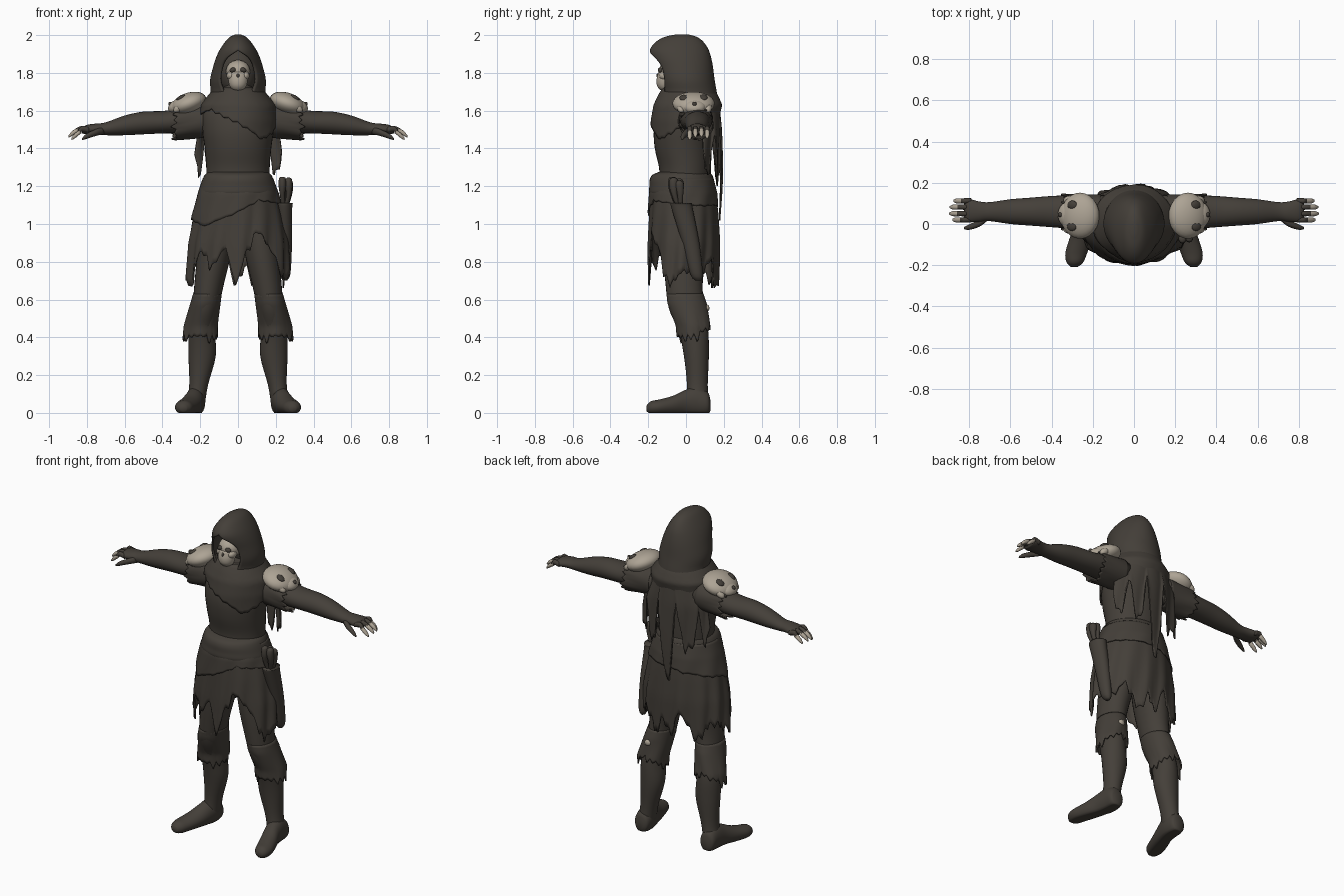
import bpy, bmesh, math, random
from mathutils import Vector, Matrix, Euler

random.seed(4)


def material(name, rgb):
    m = bpy.data.materials.new(name)
    m.diffuse_color = (*rgb, 1)
    return m


DARK = material("dark cloth", (0.058, 0.050, 0.041))
BONE = material("pale bone", (0.42, 0.37, 0.30))


def finish(name, bm, mat, mirror=False, thick=0):
    bmesh.ops.recalc_face_normals(bm, faces=bm.faces)
    me = bpy.data.meshes.new(name)
    bm.to_mesh(me)
    bm.free()
    me.materials.append(mat)
    me.polygons.foreach_set("use_smooth", [True] * len(me.polygons))
    ob = bpy.data.objects.new(name, me)
    bpy.context.collection.objects.link(ob)
    if thick:
        s = ob.modifiers.new("thickness", 'SOLIDIFY')
        s.thickness, s.offset = thick, 0
    if mirror:
        ob.modifiers.new("mirror", 'MIRROR')
    return ob


def skin(bm, rows, closed):
    n = len(rows[0])
    for r0, r1 in zip(rows, rows[1:]):
        for i in range(n if closed else n - 1):
            j = (i + 1) % n
            bm.faces.new((r0[i], r0[j], r1[j], r1[i]))


def spline(pts, steps=4):
    """Smooth curve through tuples of any length."""
    p = [Vector(q) for q in pts]
    p = [p[0] * 2 - p[1]] + p + [p[-1] * 2 - p[-2]]
    out = []
    for a, b, c, d in zip(p, p[1:], p[2:], p[3:]):
        for k in range(steps):
            t = k / steps
            out.append(0.5 * (2 * b + (c - a) * t + (2 * a - 5 * b + 4 * c - d) * t * t
                              + (3 * b - a - 3 * c + d) * t ** 3))
    return out + [p[-2]]


def loft(name, rings, axis='Z', mat=DARK, mirror=False, n=28):
    """Solid through elliptical rings (x, y, z, half width, half depth)."""
    u, v = {'Z': ((1, 0, 0), (0, 1, 0)), 'X': ((0, 1, 0), (0, 0, 1)), 'Y': ((1, 0, 0), (0, 0, 1))}[axis]
    u, v = Vector(u), Vector(v)
    bm = bmesh.new()
    rows = []
    for x, y, z, a, b in spline(rings):
        row = []
        for i in range(n):
            t = math.tau * i / n
            co = Vector((x, y, z)) + u * max(a, .001) * math.cos(t) + v * max(b, .001) * math.sin(t)
            co.z = max(co.z, 0)
            row.append(bm.verts.new(co))
        rows.append(row)
    skin(bm, rows, True)
    bm.faces.new(rows[0])
    bm.faces.new(rows[-1])
    return finish(name, bm, mat, mirror)


def lookup(table, key):
    """Linear interpolation in a table sorted by rising first column."""
    key = min(max(key, table[0][0]), table[-1][0])
    for a, b in zip(table, table[1:]):
        if key <= b[0]:
            t = (key - a[0]) / (b[0] - a[0])
            return [p + (q - p) * t for p, q in zip(a[1:], b[1:])]


def cloth(name, profile, hem, jag=.05, folds=11, fold=.02, mirror=False, sideways=False, period=6):
    """Ragged hanging cloth. profile: (z, cx, cy, rx, ry) rising; hem: (degrees, z)."""
    top = profile[-1][0]
    a0, a1 = hem[0][0], hem[-1][0]
    cols, rows_n = int((a1 - a0) / 2.5), 14
    bm = bmesh.new()
    rows = [[] for _ in range(rows_n + 1)]
    tooth = 0
    closed = a1 - a0 == 360
    for i in range(cols + (0 if closed else 1)):
        deg = a0 + (a1 - a0) * i / cols
        if i % period == 0:
            tooth = random.uniform(.1, 1) * jag
        low = lookup(hem, deg)[0] - tooth * (1 - abs(2 * (i % period) / period - 1))
        t = math.radians(deg)
        for r in range(rows_n + 1):
            f = r / rows_n
            z = top + (low - top) * f
            cx, cy, rx, ry = lookup(profile, z)
            k = 1 + fold * f * math.sin(folds * t + 3 * f)
            co = (cx + rx * k * math.cos(t), cy + ry * k * math.sin(t), z)
            rows[r].append(bm.verts.new((-co[2], co[1], co[0]) if sideways else co))
    skin(bm, rows, closed)
    return finish(name, bm, DARK, mirror, .008)


def blob(name, loc, size, mat, mirror=False, rot=(0, 0, 0)):
    bm = bmesh.new()
    m = Matrix.LocRotScale(Vector(loc), Euler([math.radians(a) for a in rot]), Vector(size))
    bmesh.ops.create_uvsphere(bm, u_segments=24, v_segments=14, radius=1, matrix=m)
    return finish(name, bm, mat, mirror)


# Body, arms and legs
loft("torso", [(0, 0, .93, .12, .11), (0, 0, 1.1, .175, .13), (0, -.005, 1.22, .168, .135),
               (0, -.005, 1.3, .168, .138), (0, -.015, 1.4, .176, .15), (0, -.015, 1.5, .188, .155),
               (0, 0, 1.6, .185, .145), (0, .01, 1.67, .12, .11), (0, 0, 1.75, .06, .07)], n=40)
loft("arm", [(.14, .05, 1.555, .09, .08), (.25, .055, 1.555, .085, .075), (.38, .06, 1.54, .077, .06),
             (.5, .06, 1.535, .068, .06), (.6, .06, 1.522, .060, .052), (.7, .06, 1.504, .046, .034),
             (.75, .06, 1.503, .049, .029), (.8, .065, 1.500, .056, .025), (.825, .065, 1.495, .048, .016)],
     'X', mirror=True)
loft("leg", [(.1, 0, 1.05, .09, .12), (.125, -.005, .85, .09, .115), (.153, -.01, .68, .078, .098),
             (.172, .005, .55, .07, .095), (.19, .04, .43, .07, .078), (.19, .055, .3, .072, .066),
             (.208, .06, .15, .050, .055), (.225, .06, .05, .05, .06)], mirror=True)
loft("boot", [(.222, .13, .04, .02, .025), (.225, .115, .05, .045, .06), (.225, .06, .06, .052, .08),
              (.235, 0, .055, .052, .068), (.258, -.07, .04, .055, .05), (.28, -.14, .031, .053, .04),
              (.287, -.185, .028, .041, .034), (.29, -.208, .024, .018, .016)], 'Y', mirror=True)

# Fingers with bone claws
for k, (y, reach, drop) in enumerate([(.112, .85, .028), (.082, .868, .02), (.05, .87, .022), (.02, .855, .035)]):
    loft(f"finger_{k}", [(.79, y, 1.498, .013, .015), (.825, y, 1.505, .013, .015),
                         (reach - .01, y, 1.505 - drop * .5, .011, .013)], 'X', mirror=True, n=10)
    loft(f"claw_{k}", [(reach - .022, y, 1.506 - drop * .4, .0125, .0145),
                       (reach + .01, y, 1.500 - drop, .012, .013),
                       (reach + .027, y, 1.485 - drop, .005, .006)], 'X', BONE, True, 10)
loft("thumb", [(.71, .035, 1.495, .018, .02), (.75, .005, 1.485, .018, .018), (.80, -.015, 1.465, .013, .014),
               (.825, -.02, 1.45, .005, .006)], 'X', mirror=True, n=12)

# Hood: open arcs whose gap at the front forms the face opening (z, rx, front, back, gap)
bm = bmesh.new()
rows = []
for z, rx, yf, yb, gap in spline([(1.62, .165, -.15, .165, .06), (1.69, .140, -.13, .158, .07),
                                  (1.76, .142, -.145, .146, .092), (1.83, .126, -.162, .137, .083),
                                  (1.88, .110, -.18, .127, .056), (1.922, .090, -.185, .113, .0),
                                  (1.96, .064, -.155, .088, 0), (1.985, .04, -.11, .055, 0),
                                  (1.998, .012, -.05, .01, 0)], 4):
    g = math.asin(min(max(gap, .0003) / rx, .9))
    row = []
    for i in range(49):
        t = -math.pi / 2 + g + (math.tau - 2 * g) * i / 48
        row.append(bm.verts.new((rx * math.cos(t), (yf + yb) / 2 + (yb - yf) / 2 * math.sin(t), z)))
    rows.append(row)
skin(bm, rows, False)
bm.faces.new(rows[-1])
bmesh.ops.remove_doubles(bm, verts=bm.verts, dist=.0008)
finish("hood", bm, DARK, thick=.012)
blob("hood_lining", (0, .01, 1.80), (.10, .09, .13), DARK)

# Skull face
blob("skull_cranium", (0, -.075, 1.808), (.064, .07, .06), BONE)
blob("skull_cheek", (.037, -.108, 1.785), (.024, .034, .024), BONE, True)
loft("skull_jaw", [(0, -.10, 1.805, .055, .046), (0, -.110, 1.765, .052, .046), (0, -.112, 1.735, .046, .042),
                   (0, -.110, 1.715, .034, .032), (0, -.108, 1.705, .015, .02)], mat=BONE)
blob("skull_eye", (.027, -.135, 1.815), (.018, .014, .013), DARK, True, (0, 15, 0))
blob("skull_nose", (0, -.149, 1.785), (.008, .008, .012), DARK)
blob("skull_mouth", (0, -.135, 1.748), (.034, .020, .002), DARK)

# Shoulder skulls: low caps with sockets and a snout sloping outwards
blob("shoulder_skull", (.262, .04, 1.638), (.098, .112, .056), BONE, True, (0, 20, 0))
blob("shoulder_snout", (.325, .045, 1.622), (.048, .06, .034), BONE, True, (0, 30, 0))
for k, (x, y, z) in enumerate([(.302, -.012, 1.668), (.30, .092, 1.67)]):
    blob(f"shoulder_socket_{k}", (x, y, z), (.026, .022, .012), DARK, True, (0, 30, 0))
    blob(f"shoulder_cheek_{k}", (.312, .045 + (y - .04) * 1.35, 1.615), (.035, .022, .02), BONE, True, (0, 35, 0))
blob("shoulder_nose", (.357, .045, 1.635), (.012, .012, .012), DARK, True)

# Cowl draped over the chest, with a rolled neck fold
cloth("cowl", [(1.44, 0, -.015, .186, .168), (1.55, 0, -.005, .198, .175), (1.63, 0, .01, .195, .178),
               (1.68, 0, .01, .155, .155), (1.72, 0, .01, .12, .13)],
      [(0, 1.54), (90, 1.56), (180, 1.57), (225, 1.61), (270, 1.54), (312, 1.45), (340, 1.49), (360, 1.54)],
      .015, 5, .015)
loft("neck_fold", [(0, .015, 1.62, .165, .16), (0, .01, 1.64, .178, .172), (0, .01, 1.67, .165, .162),
                   (0, .02, 1.70, .13, .135), (0, .02, 1.715, .1, .11)], n=40)
# Torn cape strips on the back
cloth("cape", [(1.0, 0, .03, .25, .155), (1.2, 0, .03, .25, .16), (1.5, 0, .03, .228, .155), (1.66, 0, .01, .17, .16)],
      [(22, 1.38), (36, 1.25), (48, 1.52), (60, 1.24), (70, 1.30), (75, 1.55), (84, 1.15), (92, 1.0), (99, 1.25),
       (105, 1.55), (116, 1.24), (130, 1.28), (140, 1.50), (150, 1.26), (158, 1.4)], .05, 13, .05, period=4)
# Torn sleeves and knee wraps
cloth("sleeve", [(-.40, 1.525, .06, .082, .085), (-.32, 1.535, .055, .086, .087), (-.16, 1.55, .05, .088, .09)],
      [(0, -.31), (90, -.32), (140, -.34), (180, -.31), (230, -.33), (360, -.31)], .05, 6, .03, True, True, 9)
cloth("knee_wrap", [(.36, .202, .045, .09, .085), (.46, .196, .04, .086, .088), (.58, .172, .005, .076, .1),
                    (.63, .162, -.005, .072, .094)],
      [(0, .42), (90, .48), (180, .42), (270, .41), (360, .42)], .055, 5, .03, True, period=9)
blob("knee_patch", (.185, .112, .555), (.02, .012, .018), BONE)

# Skirt of rags, over-wrap and belt
SKIRT = [(.62, 0, -.01, .272, .18), (.9, 0, -.01, .258, .185), (1.05, 0, -.012, .232, .178),
         (1.16, 0, -.015, .203, .170), (1.24, 0, -.015, .175, .15)]
cloth("skirt", SKIRT,
      [(0, .76), (25, .73), (50, .82), (70, .68), (82, .80), (92, .70), (105, .84), (128, .70), (155, .80), (180, .74),
       (200, .67), (222, .87), (240, .79), (255, .88), (268, .67), (278, .85), (294, .98), (318, .84),
       (335, .69), (360, .76)], .06, 13, .035, period=4)
cloth("over_wrap", [(z, cx, cy, rx + .008, ry + .007) for z, cx, cy, rx, ry in SKIRT],
      [(0, 1.10), (90, 1.10), (180, 1.04), (225, .99), (262, 1.05), (300, 1.13), (360, 1.10)], .01, 9, .015)
loft("belt", [(0, -.02, 1.15, .203, .168), (0, -.02, 1.17, .208, .176), (0, -.02, 1.2, .2, .174),
              (0, -.022, 1.235, .188, .170), (0, -.02, 1.26, .176, .158), (0, -.01, 1.275, .16, .135)], n=40)

# Quiver on one hip with shafts sticking out
loft("quiver", [(.248, .065, .70, .012, .016), (.25, .055, .74, .028, .034), (.25, .025, .9, .036, .046),
                (.245, -.02, 1.08, .042, .056), (.245, -.025, 1.11, .045, .058)])
for k, (x, y, h) in enumerate([(.235, -.065, 1.25), (.268, -.06, 1.245), (.245, -.03, 1.24), (.272, -.03, 1.23)]):
    loft(f"shaft_{k}", [(.245, -.03, 1.06, .012, .012), (x, y, 1.15, .013, .015), (x, y - .005, 1.2, .02, .024),
                        (x, y - .006, h - .01, .018, .021), (x, y - .006, h, .008, .009)], n=12)
